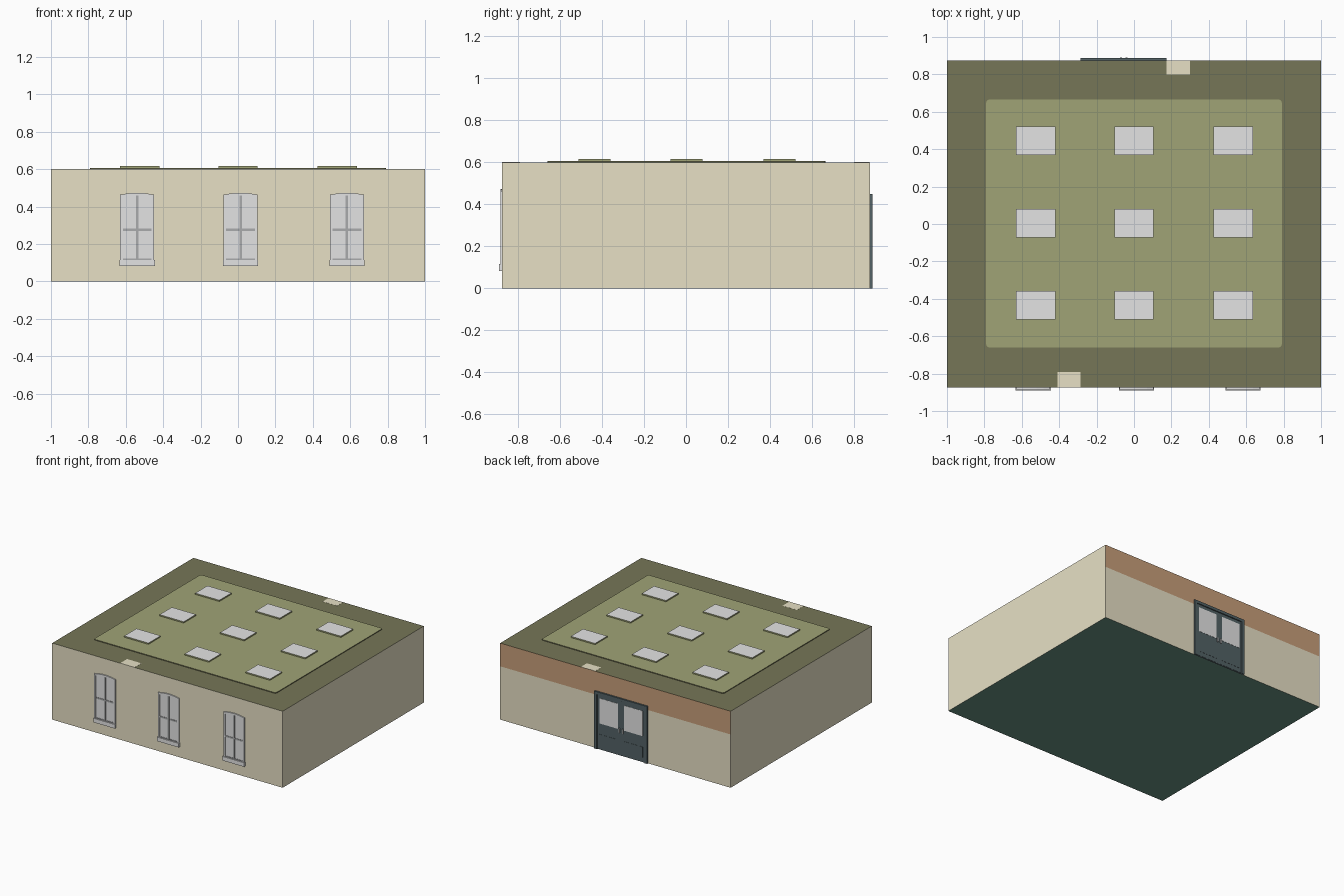
import bpy, bmesh, math

if "Cube" in bpy.data.objects:
    bpy.data.objects.remove(bpy.data.objects["Cube"])

def mat(name, r, g, b):
    lin = [((c / 255 + 0.055) / 1.055) ** 2.4 for c in (r, g, b)]
    m = bpy.data.materials.new(name)
    m.diffuse_color = (*lin, 1)
    m.use_nodes = True
    m.node_tree.nodes["Principled BSDF"].inputs["Base Color"].default_value = m.diffuse_color
    return m

BEIGE = mat("beige_plaster", 233, 226, 199)
BAND = mat("terracotta_band", 200, 159, 122)
FLOOR = mat("dark_green_floor", 105, 146, 132)
ROOF = mat("dark_olive", 118, 118, 87)
PANEL = mat("light_olive", 160, 164, 118)
GREY = mat("light_grey", 228, 228, 228)
MID = mat("mid_grey", 170, 171, 172)
SLATE = mat("slate_door", 83, 98, 102)

def finish(bm, name, mats):
    bmesh.ops.recalc_face_normals(bm, faces=bm.faces)
    me = bpy.data.meshes.new(name)
    bm.to_mesh(me)
    bm.free()
    for m in mats:
        me.materials.append(m)
    ob = bpy.data.objects.new(name, me)
    bpy.context.collection.objects.link(ob)
    return ob

def box(name, x, y, z, *mats, rule=None):
    """Box from (min, max) pairs; rule(face) picks the material slot."""
    bm = bmesh.new()
    bmesh.ops.create_cube(bm, size=1)
    for v in bm.verts:
        v.co = [lo + (c + 0.5) * (hi - lo) for c, (lo, hi) in zip(v.co, (x, y, z))]
    bmesh.ops.recalc_face_normals(bm, faces=bm.faces)
    if rule:
        for f in bm.faces:
            f.material_index = rule(f)
    return finish(bm, name, mats)

def prism(name, pts, axis, lo, hi, *mats):
    """Extrude an outline along y or z."""
    bm = bmesh.new()
    put = (lambda p, d: (p[0], d, p[1])) if axis == 'y' else (lambda p, d: (p[0], p[1], d))
    f = bm.faces.new([bm.verts.new(put(p, lo)) for p in pts])
    r = bmesh.ops.extrude_face_region(bm, geom=[f])
    for v in r["geom"]:
        if isinstance(v, bmesh.types.BMVert):
            v.co = put((v.co.x, v.co.z if axis == 'y' else v.co.y), hi)
    return finish(bm, name, mats)

W, D, H = 1.0, 0.875, 0.6

# room shell: walls, floor, roof and a coloured band on the back wall
bm = bmesh.new()
bmesh.ops.create_cube(bm, size=1)
for v in bm.verts:
    v.co = (v.co.x * 2 * W, v.co.y * 2 * D, (v.co.z + 0.5) * H)
bmesh.ops.bisect_plane(bm, geom=bm.verts[:] + bm.edges[:] + bm.faces[:],
                       plane_co=(0, 0, 0.418), plane_no=(0, 0, 1))
bmesh.ops.recalc_face_normals(bm, faces=bm.faces)
for f in bm.faces:
    n, c = f.normal, f.calc_center_median()
    f.material_index = (2 if n.z < -0.5 else 3 if n.z > 0.5 else
                        1 if n.y > 0.5 and c.z > 0.418 else 0)
finish(bm, "room_shell", (BEIGE, BAND, FLOOR, ROOF))

# raised ceiling panel with small rounded corners
pts = []
for cx, cy, a0 in ((0.775, 0.65, 0), (-0.775, 0.65, 90), (-0.775, -0.645, 180), (0.775, -0.645, 270)):
    for k in range(4):
        a = math.radians(a0 + 30 * k)
        pts.append((cx + 0.015 * math.cos(a), cy + 0.015 * math.sin(a)))
panel = prism("ceiling_panel", pts, 'z', H - 0.005, H + 0.006, PANEL, ROOF)
for p in panel.data.polygons:
    p.material_index = 0 if p.normal.z > 0.5 else 1

# nine ceiling lights: olive housing with grey top
for x in (-0.525, 0, 0.53):
    for y in (-0.435, 0.003, 0.445):
        box("ceiling_light", (x - 0.105, x + 0.105), (y - 0.076, y + 0.076), (H, H + 0.016),
            PANEL, GREY, rule=lambda f: 1 if f.normal.z > 0.5 else 0)

# beige pillar tops showing in the roof
box("front_pillar_top", (-0.41, -0.285), (-D, -0.79), (H - 0.01, H + 0.0006), BEIGE)
box("back_pillar_top", (0.175, 0.30), (0.80, D - 0.001), (H - 0.01, H + 0.0006), BEIGE)

# three windows with shallow arched heads
def window(c):
    y0, hw = -D, 0.091
    arch = [(c + hw * t, 0.474 - 0.012 * t * t) for t in (1, 0.6, 0.2, -0.2, -0.6, -1)]
    prism("window_pane", [(c - hw, 0.115), (c + hw, 0.115)] + arch, 'y', y0 + 0.002, y0 - 0.004, GREY)
    # outer frame and arched head
    for s in (-1, 1):
        x = c + s * (hw - 0.007)
        box("window_jamb", (x - 0.007, x + 0.007), (y0 - 0.009, y0), (0.115, 0.463), GREY)
    head = arch + [(x, z - 0.014) for x, z in reversed(arch)]
    prism("window_head", head, 'y', y0, y0 - 0.009, GREY)
    # glazing bars
    box("window_mullion", (c - 0.007, c + 0.007), (y0 - 0.008, y0), (0.115, 0.465), MID)
    box("window_transom", (c - hw + 0.01, c + hw - 0.005), (y0 - 0.007, y0), (0.27, 0.282), MID)
    box("window_bottom_rail", (c - hw + 0.01, c + hw - 0.01), (y0 - 0.007, y0), (0.115, 0.122), MID)
    # sill
    box("window_sill", (c - 0.094, c + 0.094), (y0 - 0.015, y0), (0.083, 0.115), GREY)

for c in (-0.539, 0.014, 0.582):
    window(c)

# double door on the back wall
dc = -0.055
box("door_backing", (dc - 0.22, dc + 0.22), (D - 0.002, D + 0.005), (0.0, 0.44), SLATE)
for s in (-1, 1):
    a, b = sorted((dc + s * 0.208, dc + s * 0.23))
    box("door_jamb", (a, b), (D, D + 0.013), (0, 0.45), SLATE)
    a, b = sorted((dc + s * 0.003, dc + s * 0.204))
    box("door_leaf", (a, b), (D, D + 0.007), (0.005, 0.425), SLATE)
    a, b = sorted((dc + s * 0.026, dc + s * 0.188))
    box("door_glass", (a, b), (D, D + 0.0085), (0.205, 0.402), GREY)
    box("door_lower_panel", (a, b), (D, D + 0.0085), (0.04, 0.12), SLATE)
    a, b = sorted((dc + s * 0.010, dc + s * 0.020))
    box("door_handle", (a, b), (D, D + 0.014), (0.18, 0.215), MID)
box("door_head", (dc - 0.23, dc + 0.23), (D, D + 0.013), (0.428, 0.45), SLATE)
